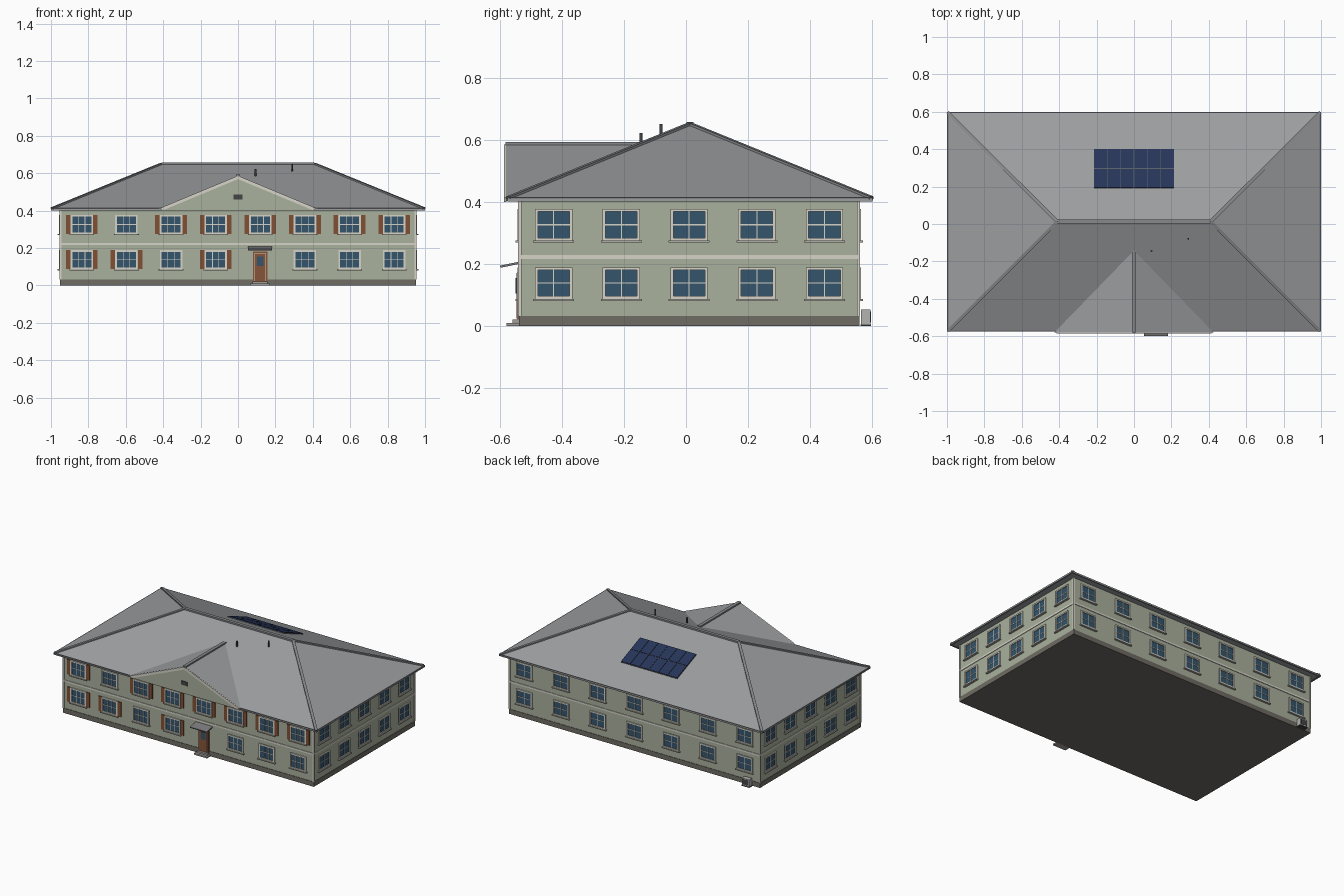
import bpy, bmesh
from mathutils import Matrix, Vector

if "Cube" in bpy.data.objects:
    bpy.data.objects.remove(bpy.data.objects["Cube"])

X, Y0, Y1 = 0.95, -0.535, 0.555          # wall extents
E0, E1, ZE, ZR, RX = -0.575, 0.6, 0.41, 0.65, 0.41   # eaves and ridge
YC = (E0 + E1) / 2
PITCH = (ZR - ZE) / (E1 - YC)


class Part:
    """Collects pieces of one material into a single object."""
    def __init__(self, name, color):
        self.name, self.color, self.bm = name, color, bmesh.new()

    def box(self, a, b, m=Matrix()):
        a, b = Vector(a), Vector(b)
        s = Matrix.Diagonal((*(b - a), 1))
        bmesh.ops.create_cube(self.bm, size=1, matrix=m @ Matrix.Translation((a + b) / 2) @ s)

    def beam(self, p, q, w, h):
        p, q = Vector(p), Vector(q)
        d = (q - p).normalized()
        side = d.cross(Vector((0, 0, 1))).normalized()
        up = side.cross(d)
        m = Matrix((d, side, up)).transposed().to_4x4()
        m.translation = p
        self.box((0, -w / 2, -h / 2), ((q - p).length, w / 2, h / 2), m)

    def solid(self, pts, faces):
        v = [self.bm.verts.new(p) for p in pts]
        for f in faces:
            self.bm.faces.new([v[i] for i in f])

    def finish(self):
        bmesh.ops.recalc_face_normals(self.bm, faces=self.bm.faces)
        me = bpy.data.meshes.new(self.name)
        self.bm.to_mesh(me)
        mat = bpy.data.materials.new(self.name)
        mat.diffuse_color = (*self.color, 1)
        mat.use_nodes = True
        mat.node_tree.nodes["Principled BSDF"].inputs["Base Color"].default_value = mat.diffuse_color
        me.materials.append(mat)
        bpy.context.collection.objects.link(bpy.data.objects.new(self.name, me))


walls = Part("siding_walls", (0.40, 0.44, 0.34))
base = Part("foundation", (0.16, 0.15, 0.13))
trim = Part("trim_boards", (0.68, 0.66, 0.58))
frames = Part("window_frames", (0.68, 0.66, 0.58))
sills = Part("window_sills", (0.45, 0.44, 0.39))
glass = Part("window_glass", (0.035, 0.09, 0.15))
shutters = Part("shutters", (0.22, 0.08, 0.035))
roof = Part("hip_roof", (0.33, 0.34, 0.35))
caps = Part("ridge_caps", (0.24, 0.25, 0.26))
gutter = Part("gutters", (0.16, 0.16, 0.17))
door = Part("door", (0.24, 0.09, 0.04))
canopy = Part("door_canopy", (0.2, 0.2, 0.21))
steps = Part("door_steps", (0.35, 0.34, 0.32))
vents = Part("roof_pipes_and_vent", (0.06, 0.06, 0.065))
cells = Part("solar_panels", (0.02, 0.035, 0.10))
rack = Part("solar_rack", (0.10, 0.11, 0.13))
cooler = Part("cooling_unit", (0.45, 0.45, 0.44))

# body
base.box((-X - .003, Y0 - .003, 0), (X + .003, Y1 + .003, .033))
walls.box((-X, Y0, .033), (X, Y1, .402))
trim.box((-X - .004, Y0 - .004, .216), (X + .004, Y1 + .004, .228))
for x in (-X, X):
    for y in (Y0, Y1):
        trim.box((x - .005, y - .005, .033), (x + .005, y + .005, .402))


# wall frames: local x along the wall, local y outward, z up
def face(u, d, o):
    m = Matrix((u, d, (0, 0, 1))).transposed().to_4x4()
    m.translation = o
    return m


front = face((1, 0, 0), (0, -1, 0), (0, Y0, 0))
back = face((1, 0, 0), (0, 1, 0), (0, Y1, 0))
right = face((0, 1, 0), (1, 0, 0), (X, .01, 0))
left = face((0, 1, 0), (-1, 0, 0), (-X, .01, 0))


def window(m, u, z, cols=2, shutter=False):
    w, h, t = .06, .051, .009
    glass.box((u - w, 0, z - h), (u + w, .003, z + h), m)
    for s in (-1, 1):
        a, b = sorted((s * w, s * (w - t)))
        frames.box((u + a, 0, z - h), (u + b, .008, z + h), m)
        a, b = sorted((s * h, s * (h - t)))
        frames.box((u - w, 0, z + a), (u + w, .008, z + b), m)
        if shutter:
            c = u + s * .073
            shutters.box((c - .012, 0, z - h), (c + .012, .006, z + h), m)
    for i in range(1, cols):
        c = u - w + t + i * 2 * (w - t) / cols
        frames.box((c - .0018, 0, z - h), (c + .0018, .005, z + h), m)
    frames.box((u - w, 0, z - .0018), (u + w, .005, z + .0018), m)
    sills.box((u - w - .006, 0, z - h - .006), (u + w + .006, .014, z - h), m)


for z, shuttered in ((.326, (0, 2, 3, 4, 5, 6, 7)), (.138, (0, 1, 3))):
    for i in range(8):
        if z > .2 or i != 4:
            window(front, (i - 3.5) * .2386, z, 3, i in shuttered)
    for i in range(7):
        window(back, (i - 3) * .279, z)
    for i in range(5):
        for m in (left, right):
            window(m, (i - 2) * .218, z)

# entrance: door, canopy, steps
dx = .118
door.box((dx - .039, 0, .02), (dx + .039, .008, .182), front)
trim.box((dx - .029, 0, .024), (dx + .029, .009, .173), front)
door.box((dx - .027, 0, .024), (dx + .027, .011, .171), front)
glass.box((dx - .017, 0, .105), (dx + .017, .013, .155), front)
canopy.beam((dx, Y0, .204), (dx, -.598, .191), .128, .007)
steps.box((dx - .05, 0, 0), (dx + .05, .042, .01), front)
steps.box((dx - .04, 0, .01), (dx + .04, .024, .021), front)

# hip roof with flat soffit
corners = [(-1, E0), (1, E0), (1, E1), (-1, E1)]
roof.solid([(x, y, .403) for x, y in corners] + [(x, y, ZE) for x, y in corners]
           + [(-RX, YC, ZR), (RX, YC, ZR)],
           [(3, 2, 1, 0), (0, 1, 5, 4), (1, 2, 6, 5), (2, 3, 7, 6), (3, 0, 4, 7),
            (4, 5, 9, 8), (5, 6, 9), (6, 7, 8, 9), (7, 4, 8)])
caps.beam((-RX, YC, ZR), (RX, YC, ZR), .022, .012)
for x, y in corners:
    s = 1 if x > 0 else -1
    caps.beam((x * .995, y * .995, ZE + .002), (s * RX, YC, ZR), .018, .01)
for s in (-1, 1):
    gutter.box((s * .994 - .006, E0, .401), (s * .994 + .006, E1, .413))
    gutter.box((s * .705 - .295, E0, .401), (s * .705 + .295, E0 + .01, .413))
gutter.box((-1, E1 - .01, .401), (1, E1, .413))

# front gable: roof planes, siding face, rake boards, vent
gw, gz = .425, .587
gy = E0 + (gz - ZE) / PITCH
roof.solid([(-gw, E0 - .004, ZE), (gw, E0 - .004, ZE), (0, E0 - .004, gz), (0, gy, gz)],
           [(0, 1, 2), (0, 2, 3), (1, 3, 2), (0, 3, 1)])
caps.beam((0, E0 - .006, gz), (0, gy, gz), .022, .01)
f = E0 - .006
walls.solid([(x, y, z) for y in (f, Y0) for x, z in ((-.41, .402), (.41, .402), (0, .575))],
            [(0, 1, 2), (3, 5, 4), (0, 3, 4, 1), (1, 4, 5, 2), (2, 5, 3, 0)])
for s in (-1, 1):
    trim.beam((s * .41, f, .407), (0, f, .577), .008, .016)
vents.box((-.024, f - .004, .46), (.024, f, .487))

# vent pipes
for x, y, top in ((.094, -.145, .622), (.29, -.08, .65)):
    z0 = ZE + (y - E0) * PITCH - .01
    bmesh.ops.create_cone(vents.bm, cap_ends=True, segments=12, radius1=.005, radius2=.005,
                          depth=top - z0, matrix=Matrix.Translation((x, y, (top + z0) / 2)))

# solar array lying on the back slope
n = Vector((0, PITCH, 1)).normalized()
d = Vector((0, 1, -PITCH)).normalized()
m = Matrix(((1, 0, 0), d, n)).transposed().to_4x4()
m.translation = (0, .295, ZE + (E1 - .295) * PITCH)
rack.box((-.214, -.114, -.002), (.214, .114, .004), m)
for i in range(6):
    for j in range(2):
        u, v = (i - 2.5) * .0715, (j - .5) * .114
        cells.box((u - .034, v - .0545, 0), (u + .034, v + .0545, .007), m)

# cooling unit behind the back wall
cooler.box((-.895, .564, .004), (-.84, .594, .054))
vents.box((-.898, .562, 0), (-.837, .596, .005))
vents.box((-.888, .593, .012), (-.847, .5955, .047))

for p in (walls, base, trim, frames, sills, glass, shutters, roof, caps, gutter,
          door, canopy, steps, vents, cells, rack, cooler):
    p.finish()
